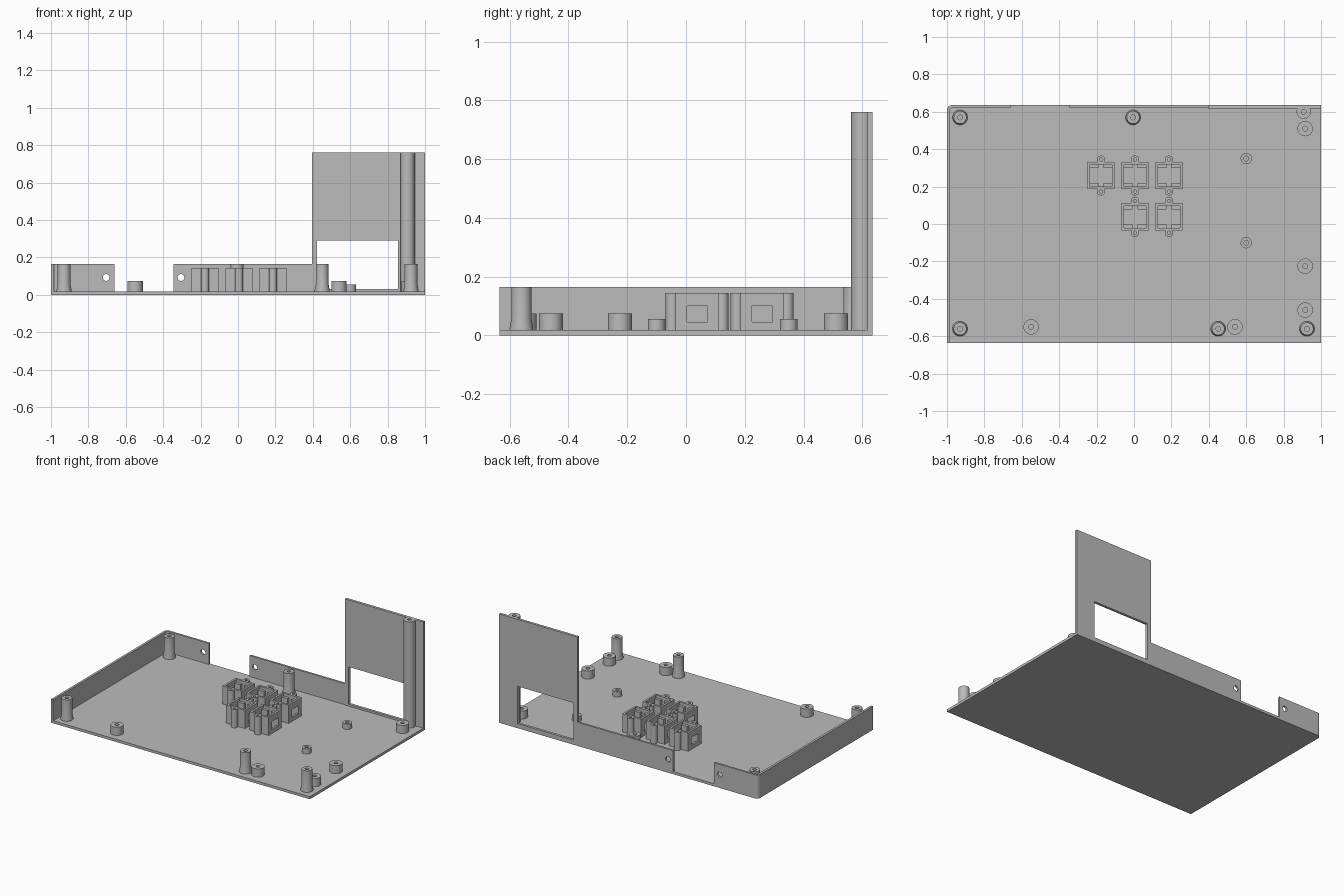
import bpy, bmesh
from math import cos, sin, pi, radians
from mathutils import Matrix, Vector

cube = bpy.data.objects.get("Cube")
if cube:
    bpy.data.objects.remove(cube)

grey = bpy.data.materials.new("plain grey")
grey.use_nodes = True
COLOUR = (0.5, 0.5, 0.5, 1)
grey.diffuse_color = COLOUR
grey.node_tree.nodes["Principled BSDF"].inputs["Base Color"].default_value = COLOUR

FLOOR = 0.018
WALL_TOP = 0.165
PANEL_TOP = 0.76
BACK = 0.635
INNER = 0.621

# Axis frames: columns are the outline's u, v and extrusion directions
FRAMES = {
    "x": Matrix(((0, 0, 1, 0), (1, 0, 0, 0), (0, 1, 0, 0), (0, 0, 0, 1))),
    "y": Matrix(((1, 0, 0, 0), (0, 0, -1, 0), (0, 1, 0, 0), (0, 0, 0, 1))),
    "z": Matrix.Identity(4),
}


def add_object(name, mesh):
    mesh.materials.clear()
    mesh.materials.append(grey)
    obj = bpy.data.objects.new(name, mesh)
    bpy.context.collection.objects.link(obj)
    return obj


def rect(u0, u1, v0, v1):
    return [(u0, v0), (u1, v0), (u1, v1), (u0, v1)]


def circle(u, v, r, n=24):
    return [(u + r * cos(2 * pi * i / n), v + r * sin(2 * pi * i / n)) for i in range(n)]


def arc(u, v, r, a0, a1, n=6):
    angles = [radians(a0 + (a1 - a0) * i / n) for i in range(n + 1)]
    return [(u + r * cos(a), v + r * sin(a)) for a in angles]


def plate(name, axis, low, high, *outlines):
    """Extrude a filled outline (later outlines are holes) along one axis."""
    curve = bpy.data.curves.new(name, "CURVE")
    curve.dimensions = "2D"
    curve.fill_mode = "BOTH"
    curve.extrude = (high - low) / 2
    for outline in outlines:
        spline = curve.splines.new("POLY")
        spline.points.add(len(outline) - 1)
        for point, (u, v) in zip(spline.points, outline):
            point.co = (u, v, 0, 1)
        spline.use_cyclic_u = True
    helper = bpy.data.objects.new(name, curve)
    mesh = bpy.data.meshes.new_from_object(helper)
    bpy.data.objects.remove(helper)
    bpy.data.curves.remove(curve)
    shift = Vector((0, 0, 0))
    shift["xyz".index(axis)] = (low + high) / 2
    mesh.transform(Matrix.Translation(shift) @ FRAMES[axis])
    bm = bmesh.new()
    bm.from_mesh(mesh)
    bmesh.ops.remove_doubles(bm, verts=bm.verts, dist=1e-5)
    bmesh.ops.recalc_face_normals(bm, faces=bm.faces)
    for face in bm.faces:
        face.smooth = False
    bm.to_mesh(mesh)
    bm.free()
    return add_object(name, mesh)


def post(name, x, y, radius, top, hole=0.013, flare=0.0, depth=0.05):
    """Turned post with a blind screw hole and an optional flared foot."""
    bottom = FLOOR - 0.004
    profile = [(radius + flare, bottom)]
    if flare:
        profile += [(radius + flare, FLOOR + 0.008), (radius, FLOOR + 0.04)]
    profile += [(radius, top), (hole, top), (hole, top - depth), (0, top - depth)]
    bm = bmesh.new()
    verts = [bm.verts.new((r, 0, z)) for r, z in profile]
    edges = [bm.edges.new(pair) for pair in zip(verts, verts[1:])]
    bmesh.ops.spin(bm, geom=verts + edges, axis=(0, 0, 1), cent=(0, 0, 0),
                   angle=2 * pi, steps=32)
    bmesh.ops.remove_doubles(bm, verts=bm.verts, dist=1e-5)
    bmesh.ops.recalc_face_normals(bm, faces=bm.faces)
    # Keep the post inside the outer back face
    for vert in bm.verts:
        vert.co.y = min(vert.co.y, BACK - 0.002 - y)
    mesh = bpy.data.meshes.new(name)
    bm.to_mesh(mesh)
    bm.free()
    obj = add_object(name, mesh)
    obj.location = (x, y, 0)
    bpy.ops.object.select_all(action="DESELECT")
    obj.select_set(True)
    bpy.context.view_layer.objects.active = obj
    bpy.ops.object.shade_smooth_by_angle(angle=radians(30))
    return obj


# Floor and left wall share the rounded rear corner
corner = arc(-0.975, BACK - 0.025, 0.025, 90, 180)
plate("floor", "z", 0, FLOOR, [(1, BACK)] + corner + [(-1, -BACK), (1, -BACK)])
inner_corner = arc(-0.975, INNER - 0.011, 0.009, 180, 90)
plate("left_wall", "z", 0, WALL_TOP,
      [(-0.95, BACK)] + corner + [(-1, -BACK), (-0.984, -BACK)]
      + inner_corner + [(-0.95, INNER)])

# Low back walls with cable holes either side of the gap
plate("back_wall_left", "y", INNER, BACK, rect(-0.95, -0.66, 0, WALL_TOP),
      circle(-0.705, 0.093, 0.018))
plate("back_wall_middle", "y", INNER, BACK, rect(-0.345, 0.395, 0, WALL_TOP),
      circle(-0.305, 0.093, 0.018))

# Tall panel with its rectangular opening
plate("tall_panel", "y", INNER - 0.004, BACK, rect(0.395, 1, 0, PANEL_TOP),
      rect(0.423, 0.856, 0.032, 0.292))
post("panel_column", 0.907, 0.6, 0.038, PANEL_TOP)

# Tall screw posts
for x, y in [(-0.93, 0.57), (-0.005, 0.57), (-0.93, -0.56), (0.45, -0.56), (0.925, -0.56)]:
    post("screw_post", x, y, 0.034, WALL_TOP, flare=0.006, depth=0.1)

# Short standoffs
for x, y in [(-0.55, -0.55), (0.54, -0.55), (0.915, -0.46), (0.915, -0.225), (0.915, 0.51)]:
    post("standoff", x, y, 0.041, 0.075)
for x, y in [(0.6, 0.35), (0.6, -0.1)]:
    post("small_standoff", x, y, 0.03, 0.055, depth=0.03)


# Socket holders: open boxes with side windows and screw lugs
def socket(x, y, half=0.073, wall=0.014, top=0.145):
    inside = half - wall
    for side in (-1, 1):
        a, b = sorted((x + side * half, x + side * inside))
        plate("socket_side", "x", a, b, rect(y - half, y + half, FLOOR, top),
              rect(y - 0.035, y + 0.035, 0.045, 0.1))
        a, b = sorted((y + side * half, y + side * inside))
        plate("socket_end", "y", a, b, rect(x - inside, x + inside, FLOOR, top))
        # Inner ledges beside the central slot
        for hand in (-1, 1):
            u0, u1 = sorted((x + hand * 0.014, x + hand * inside))
            v0, v1 = sorted((y + side * inside, y + side * 0.04))
            plate("socket_ledge", "z", FLOOR, top - 0.02, rect(u0, u1, v0, v1))
        post("socket_lug", x, y + side * (half + 0.012), 0.022, top, hole=0.009)


for x, y in [(-0.176, 0.259), (0.005, 0.259), (0.187, 0.259), (0.005, 0.038), (0.187, 0.038)]:
    socket(x, y)
